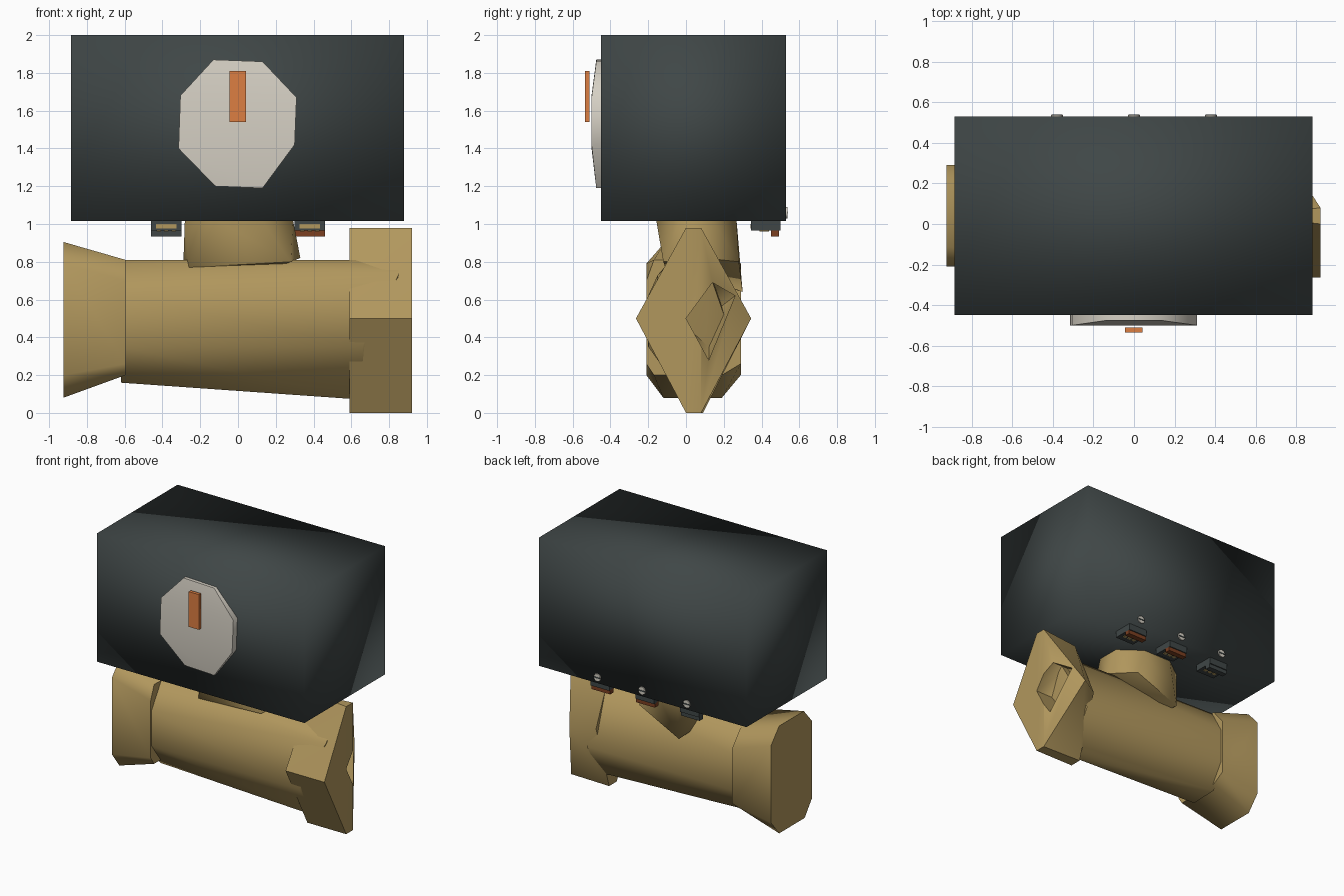
import bpy, bmesh, math
from mathutils import Vector

cube = bpy.data.objects.get("Cube")
if cube:
    bpy.data.objects.remove(cube, do_unlink=True)


def material(name, rgb):
    m = bpy.data.materials.new(name)
    m.use_nodes = True
    m.diffuse_color = (*rgb, 1)
    bsdf = next(n for n in m.node_tree.nodes if n.type == 'BSDF_PRINCIPLED')
    bsdf.inputs["Base Color"].default_value = (*rgb, 1)
    return m


slate = material("dark slate", (0.05, 0.062, 0.062))
brass = material("brass", (0.44, 0.31, 0.11))
cream = material("cream", (0.68, 0.64, 0.56))
orange = material("orange", (0.72, 0.21, 0.055))
brown = material("red brown", (0.2, 0.05, 0.015))


def finish(name, bm, mat, smooth=None):
    bmesh.ops.recalc_face_normals(bm, faces=bm.faces[:])
    mesh = bpy.data.meshes.new(name)
    bm.to_mesh(mesh)
    bm.free()
    ob = bpy.data.objects.new(name, mesh)
    bpy.context.collection.objects.link(ob)
    if mat:
        mesh.materials.append(mat)
    if smooth:
        bpy.ops.object.select_all(action='DESELECT')
        ob.select_set(True)
        bpy.context.view_layer.objects.active = ob
        bpy.ops.object.shade_smooth_by_angle(angle=math.radians(smooth))
    return ob


def hull(name, points, mat, smooth=None):
    """Faceted casting wrapped around a few corner points."""
    bm = bmesh.new()
    for p in points:
        bm.verts.new(p)
    res = bmesh.ops.convex_hull(bm, input=bm.verts[:])
    loose = [v for v in bm.verts if not v.link_faces]
    bmesh.ops.delete(bm, geom=loose, context='VERTS')
    return finish(name, bm, mat, smooth)


def block(name, low, high, mat, smooth=None):
    bm = bmesh.new()
    bmesh.ops.create_cube(bm, size=1)
    low, high = Vector(low), Vector(high)
    for v in bm.verts:
        v.co = (low + high) / 2 + v.co * (high - low)
    return finish(name, bm, mat, smooth)


def at_x(x, outline):
    return [(x, y, z) for y, z in outline]


# Actuator housing
block("actuator_housing", (-0.885, -0.45, 1.015), (0.88, 0.53, 2.0), slate, 100)

# Dial with faceted rim, and pointer floating in front of it
rim = [(-0.13, 1.87), (0.13, 1.86), (0.31, 1.67), (0.3, 1.42),
       (0.13, 1.19), (-0.12, 1.2), (-0.315, 1.4), (-0.305, 1.68)]
dial = [(x, -0.5 if abs(x) > 0.2 else -0.475, z) for x, z in rim]
dial += [(x, -0.44, z) for x, z in rim]
hull("dial", dial, cream, 50)
block("pointer", (-0.045, -0.535, 1.54), (0.042, -0.51, 1.81), orange)

# Valve body: tube that drops slightly toward +x
body = at_x(-0.62, [(-0.2, 0.35), (-0.06, 0.16), (0.16, 0.17), (0.27, 0.35),
                    (0.27, 0.62), (0.17, 0.8), (-0.08, 0.81), (-0.2, 0.62)])
body += at_x(0.66, [(0.0, 0.07), (0.12, 0.1), (-0.2, 0.35), (0.26, 0.35)])
body += at_x(0.85, [(-0.15, 0.73), (-0.07, 0.81), (0.1, 0.81)])
hull("valve_body", body, brass, 60)

# Flange at -x: octagon that flares outward
outer = [(-0.21, 0.2), (-0.12, 0.08), (0.19, 0.08), (0.29, 0.2),
         (0.29, 0.79), (0.19, 0.905), (-0.11, 0.905), (-0.21, 0.79)]
inner = [(-0.21, 0.26), (-0.17, 0.2), (0.19, 0.2), (0.29, 0.26),
         (0.29, 0.68), (0.19, 0.8), (-0.17, 0.81), (-0.21, 0.7)]
hull("right_flange", at_x(-0.925, outer) + at_x(-0.595, inner), brass, 60)

# Flange at +x: diamond section with a chamfered back and a port
front = [(-0.265, 0.5), (0.0, 0.98), (0.08, 0.98), (0.08, 0.0), (0.0, 0.0)]
near = [(-0.265, 0.5), (0.04, 0.98), (0.09, 0.0), (0.0, 0.0), (0.25, 0.5)]
flange = hull("left_flange", at_x(0.92, front) + at_x(0.59, near)
              + [(0.75, 0.345, 0.5)], brass)
port = [(0.0, 0.5), (0.14, 0.69), (0.26, 0.62), (0.12, 0.28)]
cutter = hull("port_cutter", at_x(1.0, port) + at_x(0.75, port)
              + [(0.66, 0.13, 0.52)], brass)
cutter.hide_render = True
cutter.hide_viewport = True
cut = flange.modifiers.new("port", 'BOOLEAN')
cut.operation = 'DIFFERENCE'
cut.object = cutter
cut.solver = 'EXACT'
# Hidden plug of the cut: bake the result so the cutter can go
deps = bpy.context.evaluated_depsgraph_get()
baked = bpy.data.meshes.new_from_object(flange.evaluated_get(deps))
flange.modifiers.clear()
flange.data = baked
bpy.data.objects.remove(cutter, do_unlink=True)
bpy.ops.object.select_all(action='DESELECT')
flange.select_set(True)
bpy.context.view_layer.objects.active = flange
bpy.ops.object.shade_smooth_by_angle(angle=math.radians(50))

# Neck between body and housing
neck = []
for i in range(8):
    a = math.radians(45 * i + 22.5)
    neck.append((0.005 + 0.31 * math.cos(a), 0.055 + 0.23 * math.sin(a), 1.02))
neck += [(-0.29, 0.0, 0.77), (-0.26, -0.11, 0.77), (0.28, -0.12, 0.8),
         (0.33, 0.1, 0.82), (0.2, 0.28, 0.8), (-0.15, 0.3, 0.64)]
hull("neck", neck, brass, 60)

# Three cable connectors under the back edge, each with a screw above
for label, x, lip in (("left", 0.38, brown), ("middle", 0.0, brown),
                      ("right", -0.38, slate)):
    block(label + "_connector", (x - 0.08, 0.345, 0.965),
          (x + 0.08, 0.5, 1.02), slate)
    block(label + "_connector_lip", (x - 0.08, 0.45, 0.935),
          (x + 0.08, 0.492, 0.97), lip)
    block(label + "_connector_frame", (x - 0.055, 0.341, 0.975),
          (x + 0.055, 0.35, 1.0), brass)
    for i in (-1, 0, 1):
        c = x + 0.04 * i
        block(label + "_contact", (c - 0.012, 0.39, 0.96),
              (c + 0.012, 0.44, 0.968), brass)
    bm = bmesh.new()
    bmesh.ops.create_cone(bm, cap_ends=True, segments=10, radius1=0.03,
                          radius2=0.03, depth=0.016)
    for v in bm.verts:
        v.co = Vector((x + v.co.x, 0.53 + v.co.z, 1.06 + v.co.y))
    finish(label + "_screw", bm, cream, 40)
    block(label + "_screw_slot", (x - 0.028, 0.53, 1.055),
          (x + 0.028, 0.54, 1.065), slate)
